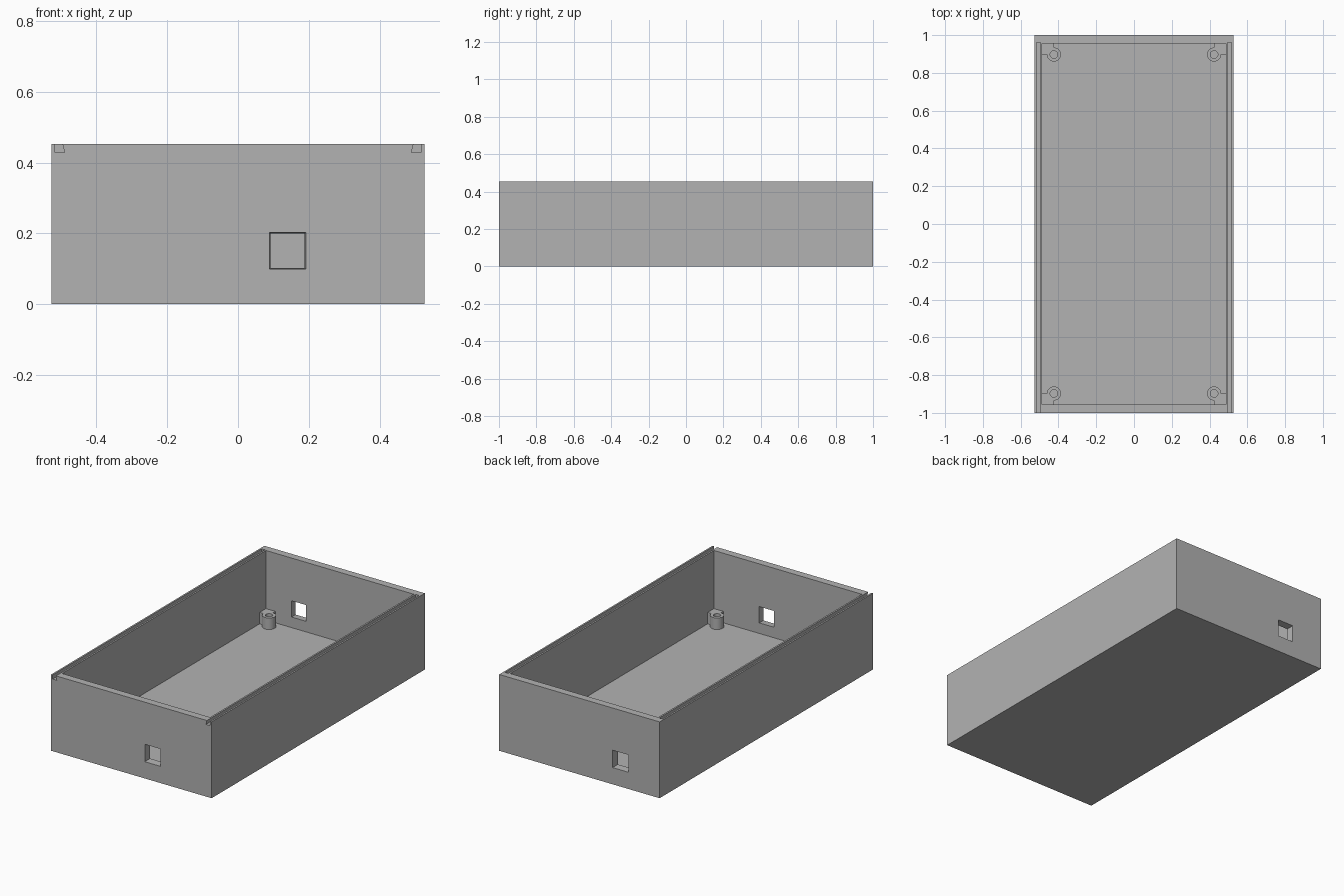
import bpy
import bmesh
import math

if "Cube" in bpy.data.objects:
    bpy.data.objects.remove(bpy.data.objects["Cube"], do_unlink=True)

# Overall dimensions
HX, HY, HEIGHT = 0.527, 1.0, 0.453
WALL, FLOOR = 0.041, 0.04
POST_X, POST_Y, POST_TOP = 0.424, 0.897, 0.108
POST_R, HOLE_R = 0.037, 0.02

grey = bpy.data.materials.new("plain grey")
grey.use_nodes = True
grey.diffuse_color = (0.448, 0.448, 0.448, 1)
grey.node_tree.nodes["Principled BSDF"].inputs["Base Color"].default_value = grey.diffuse_color


def finish(name, bm):
    bmesh.ops.recalc_face_normals(bm, faces=bm.faces[:])
    mesh = bpy.data.meshes.new(name)
    bm.to_mesh(mesh)
    bm.free()
    mesh.materials.append(grey)
    obj = bpy.data.objects.new(name, mesh)
    bpy.context.collection.objects.link(obj)
    return obj


def prism(name, near, far, y0, y1):
    """Solid between two matching x-z outlines placed at y0 and y1."""
    bm = bmesh.new()
    a = [bm.verts.new((x, y0, z)) for x, z in near]
    b = [bm.verts.new((x, y1, z)) for x, z in far]
    bm.faces.new(a)
    bm.faces.new(b[::-1])
    for i in range(len(a)):
        j = (i + 1) % len(a)
        bm.faces.new((a[i], b[i], b[j], a[j]))
    return finish(name, bm)


def rect(x0, x1, z0, z1):
    return [(x0, z0), (x1, z0), (x1, z1), (x0, z1)]


def box(name, x, y, z):
    outline = rect(min(x), max(x), *z)
    return prism(name, outline, outline, min(y), max(y))


def cylinder(name, x, y, z0, z1, radius):
    bm = bmesh.new()
    bmesh.ops.create_cone(bm, cap_ends=True, segments=32, radius1=radius,
                          radius2=radius, depth=z1 - z0)
    bmesh.ops.translate(bm, verts=bm.verts[:], vec=(x, y, (z0 + z1) / 2))
    return finish(name, bm)


def combine(obj, other, operation):
    """Apply a boolean and discard the helper."""
    other.hide_render = True
    mod = obj.modifiers.new("cut", "BOOLEAN")
    mod.operation, mod.solver, mod.object = operation, "EXACT", other
    bpy.context.view_layer.objects.active = obj
    bpy.ops.object.modifier_apply(modifier=mod.name)
    bpy.data.objects.remove(other, do_unlink=True)


# Open tray
tray = box("tray", (-HX, HX), (-HY, HY), (0, HEIGHT))
ix, iy = HX - WALL, HY - WALL - 0.003
combine(tray, box("cavity", (-ix, ix), (-iy, iy), (FLOOR, 1)), "DIFFERENCE")

# Undercut lid grooves, open at the front and closed at the back
for side in (-1, 1):
    top = HEIGHT + 0.02
    outline = [(side * x, z) for x, z in
               ((0.49, 0.428), (0.517, 0.428), (0.517, top), (0.496, top), (0.496, HEIGHT))]
    combine(tray, prism("groove", outline, outline, -1.1, 0.96), "DIFFERENCE")

# Square windows in front and back walls, slightly flared outward
for side, x in ((-1, 0.14), (1, -0.27)):
    outer, inner = 0.052, 0.048
    z = 0.151
    combine(tray, prism("window",
                        rect(x - outer, x + outer, z - outer, z + outer),
                        rect(x - inner, x + inner, z - inner, z + inner),
                        side * (HY + 0.005), side * (iy - 0.005)), "DIFFERENCE")

# Screw posts tied into each corner
for sx, x_name in ((-1, "right"), (1, "left")):
    for sy, y_name in ((-1, "front"), (1, "back")):
        px, py = sx * POST_X, sy * POST_Y
        post = cylinder(f"{y_name}_{x_name}_post", px, py, FLOOR - 0.01, POST_TOP, POST_R)
        web = box("web", (px, sx * (ix + 0.01)), (py, sy * (iy + 0.01)),
                  (FLOOR - 0.01, POST_TOP))
        combine(post, web, "UNION")
        combine(post, cylinder("screw_hole", px, py, FLOOR, 0.2, HOLE_R), "DIFFERENCE")
        bpy.ops.object.select_all(action="DESELECT")
        post.select_set(True)
        bpy.context.view_layer.objects.active = post
        bpy.ops.object.shade_smooth_by_angle(angle=math.radians(30))
